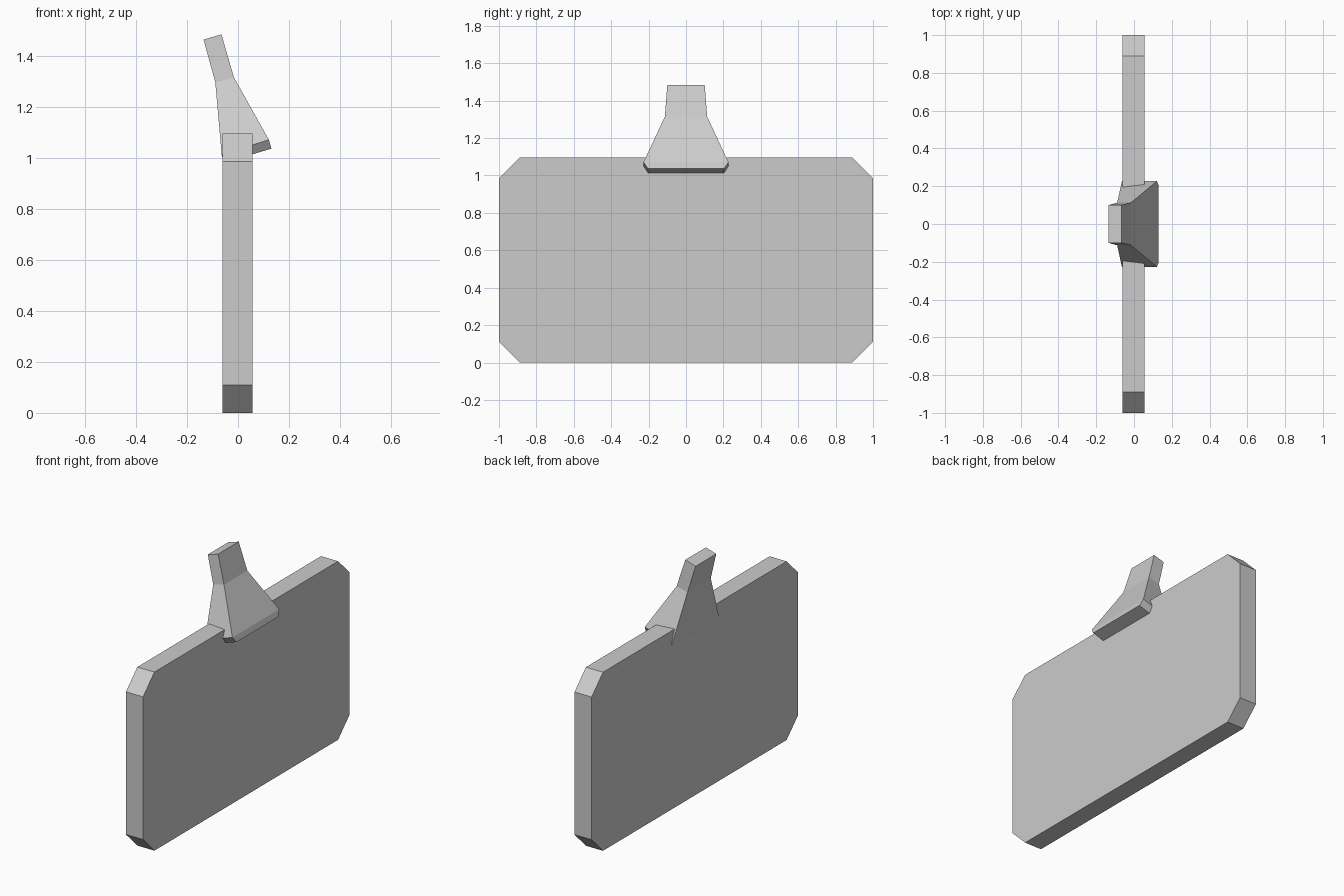
import bpy

if "Cube" in bpy.data.objects:
    bpy.data.objects.remove(bpy.data.objects["Cube"])


def make_object(name, verts, faces):
    mesh = bpy.data.meshes.new(name)
    mesh.from_pydata(verts, [], faces)
    mesh.update()
    obj = bpy.data.objects.new(name, mesh)
    bpy.context.collection.objects.link(obj)
    return obj


def loft(name, rings):
    # Join matching rings with quads and cap both ends
    n = len(rings[0])
    verts = [v for ring in rings for v in ring]
    faces = [list(range(n))[::-1], list(range(len(verts) - n, len(verts)))]
    for r in range(len(rings) - 1):
        for i in range(n):
            a, b = r * n + i, r * n + (i + 1) % n
            faces.append([a, b, b + n, a + n])
    return make_object(name, verts, faces)


# Flat panel with clipped corners
W, H, C = 1.0, 1.095, 0.11
outline = [(-W + C, 0), (W - C, 0), (W, C), (W, H - C),
           (W - C, H), (-W + C, H), (-W, H - C), (-W, C)]
loft("panel", [[(x, y, z) for y, z in outline] for x in (-0.06, 0.056)])

# Bent, flared handle: front x, front z, back x, back z, half width
sections = [
    (0.131, 1.036, -0.055, 0.98, 0.203),
    (0.121, 1.071, -0.064, 1.012, 0.227),
    (-0.016, 1.315, -0.089, 1.296, 0.113),
    (-0.065, 1.484, -0.135, 1.463, 0.10),
]
loft("handle", [[(bx, -w, bz), (fx, -w, fz), (fx, w, fz), (bx, w, bz)]
                for fx, fz, bx, bz, w in sections])
